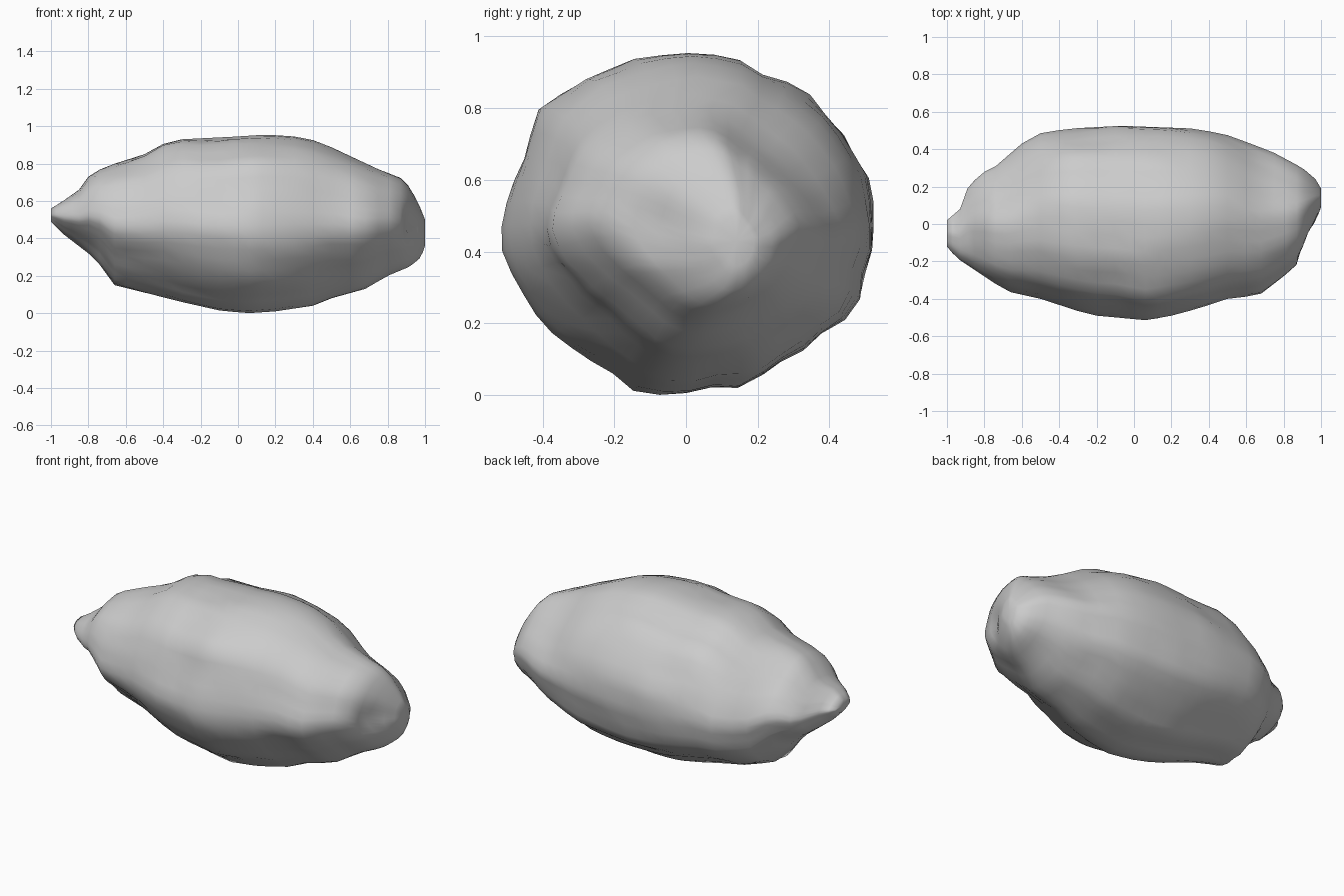
import bpy, bmesh, math
from mathutils import Vector, noise

if "Cube" in bpy.data.objects:
    bpy.data.objects.remove(bpy.data.objects["Cube"])

# Outline profiles read along the length: (x, value)
TOP = [(-1, .56), (-.95, .59), (-.85, .66), (-.8, .73), (-.72, .78), (-.5, .85), (-.4, .905), (-.3, .93),
       (0, .945), (.15, .955), (.3, .945), (.43, .92), (.6, .84), (.75, .77), (.89, .715), (.96, .6), (1, .5)]
BOTTOM = [(-1, .49), (-.93, .42), (-.8, .32), (-.7, .22), (-.66, .15), (-.5, .11), (-.3, .06), (-.1, .015),
          (.05, 0), (.2, .01), (.4, .04), (.5, .08), (.68, .13), (.8, .2), (.92, .25), (.98, .3), (1, .36)]
BACK = [(-1, .02), (-.93, .08), (-.9, .18), (-.82, .27), (-.75, .3), (-.6, .43), (-.5, .485), (-.35, .51),
        (-.07, .525), (.33, .51), (.5, .475), (.65, .42), (.75, .38), (.9, .3), (.97, .24), (1, .19)]
FRONT = [(-1, -.12), (-.95, -.18), (-.68, -.36), (-.5, -.4), (-.3, -.465), (-.2, -.49), (.07, -.515),
         (.2, -.49), (.35, -.45), (.5, -.4), (.67, -.38), (.8, -.28), (.88, -.21), (.93, -.1), (.97, .0), (1, .09)]
# Lumpy cross-section seen from the end: (y, z)
SECTION = [(.52, .5), (.51, .6), (.46, .72), (.39, .82), (.35, .86), (.22, .905), (.15, .95), (-.06, .945),
           (-.2, .925), (-.37, .82), (-.42, .785), (-.43, .7), (-.47, .6), (-.52, .42), (-.47, .3),
           (-.4, .2), (-.3, .12), (-.2, .055), (-.14, .005), (-.06, .005), (.08, .045), (.15, .035),
           (.24, .09), (.35, .165), (.46, .24), (.49, .3), (.485, .35)]


def lerp(table, x):
    if x <= table[0][0]:
        return table[0][1]
    for (a, va), (b, vb) in zip(table, table[1:]):
        if x <= b:
            return va + (vb - va) * (x - a) / (b - a)
    return table[-1][1]


# Cross-section as radius by angle
polar = []
for y, z in SECTION:
    u, v = y / .522, (z - .478) / .478
    polar.append((math.atan2(v, u) % math.tau, math.hypot(u, v)))
polar.sort()
polar = [(polar[-1][0] - math.tau, polar[-1][1])] + polar + [(polar[0][0] + math.tau, polar[0][1])]

SIDES = 44
stations = [-1, -.97, -.93, -.89, -.85, -.8, -.74, -.66, -.6, -.5, -.4, -.3, -.2, -.1, -.02, .06, .13, .2,
            .3, .4, .5, .6, .68, .75, .81, .87, .91, .94, .97, .99, 1]

# Rock body: one ring per station, fitted to the outlines
bm = bmesh.new()
rings = []
for x in stations:
    lumpy = .15 + .65 * (1 - x * x)            # end-view outline belongs to the middle
    flat = min(.17, .03 + .26 * x * x)         # back-top and front-bottom shoulders slope away
    pts = []
    for i in range(SIDES):
        t = math.tau * i / SIDES
        c, s = math.cos(t), math.sin(t)
        r = 1 + (lerp(polar, t) - 1) * lumpy
        r *= 1 - flat * max(0, math.sin(2 * t))
        r *= 1 + .02 * noise.noise(Vector((x * 2, c * 2.2, s * 2.2)))
        r *= 1 + .025 * noise.noise(Vector((x * 4 + 7, c * 5, s * 5)))
        pts.append((r * c, r * s))
    y0, y1 = min(p[0] for p in pts), max(p[0] for p in pts)
    z0, z1 = min(p[1] for p in pts), max(p[1] for p in pts)
    fr, ba, bo, to = (lerp(tab, x) for tab in (FRONT, BACK, BOTTOM, TOP))
    rings.append([bm.verts.new((x, fr + (ba - fr) * (p - y0) / (y1 - y0),
                                bo + (to - bo) * (q - z0) / (z1 - z0))) for p, q in pts])
for a, b in zip(rings, rings[1:]):
    for i in range(SIDES):
        j = (i + 1) % SIDES
        bm.faces.new((a[i], a[j], b[j], b[i]))

# Blunt end tips
for ring in (rings[0], rings[-1]):
    mid = bm.verts.new(sum((v.co for v in ring), Vector()) / SIDES)
    for i in range(SIDES):
        bm.faces.new((ring[i], ring[(i + 1) % SIDES], mid))

# Small hollow beside the right-hand tip, and a groove low on the front left
for v in bm.verts:
    d = (v.co - Vector((.92, -.08, .46))).length
    v.co.x -= .04 * math.exp(-(d / .08) ** 2)
    gx, gz = (v.co.x + .6) / .2, (v.co.z - .31) / .05
    if v.co.y < -.1:
        v.co.y += .02 * math.exp(-gx * gx - gz * gz)
bmesh.ops.recalc_face_normals(bm, faces=bm.faces[:])
for f in bm.faces:
    f.smooth = True

me = bpy.data.meshes.new("rock")
bm.to_mesh(me)
bm.free()
rock = bpy.data.objects.new("rock", me)
bpy.context.collection.objects.link(rock)
mat = bpy.data.materials.new("stone grey")
mat.diffuse_color = (.6, .6, .6, 1)
mat.use_nodes = True
mat.node_tree.nodes["Principled BSDF"].inputs["Base Color"].default_value = mat.diffuse_color
me.materials.append(mat)
